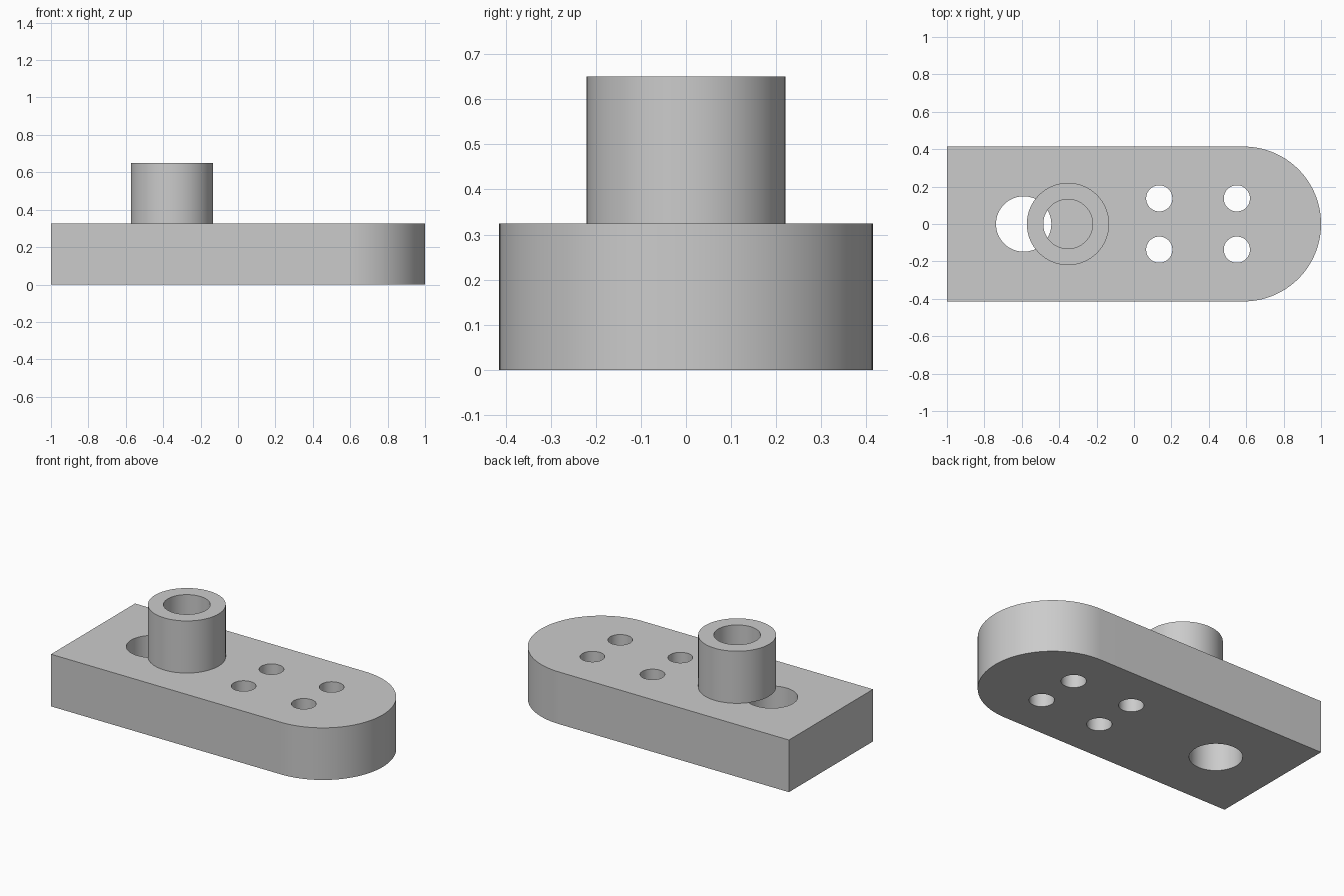
import bpy
from math import sin, cos, pi

cube = bpy.data.objects.get("Cube")
if cube:
    bpy.data.objects.remove(cube, do_unlink=True)

grey = bpy.data.materials.new("plain grey")
grey.use_nodes = True
grey.diffuse_color = (0.6, 0.6, 0.6, 1)
grey.node_tree.nodes["Principled BSDF"].inputs["Base Color"].default_value = (0.6, 0.6, 0.6, 1)


def arc(x, y, r, start=0, end=2 * pi, steps=64):
    """Points along an arc; a full turn leaves out the repeated last point."""
    count = steps if end - start >= 2 * pi else steps + 1
    angles = [start + (end - start) * i / steps for i in range(count)]
    return [(x + r * cos(a), y + r * sin(a)) for a in angles]


def extruded(name, loops, bottom, top):
    """Solid from an outline and hole loops, raised between two heights."""
    curve = bpy.data.curves.new(name, 'CURVE')
    curve.dimensions = '2D'
    curve.fill_mode = 'BOTH'
    curve.extrude = (top - bottom) / 2
    for loop in loops:
        spline = curve.splines.new('POLY')
        spline.points.add(len(loop) - 1)
        for point, (x, y) in zip(spline.points, loop):
            point.co = (x, y, 0, 1)
        spline.use_cyclic_u = True
    obj = bpy.data.objects.new(name, curve)
    obj.location.z = (bottom + top) / 2
    bpy.context.collection.objects.link(obj)
    bpy.ops.object.select_all(action='DESELECT')
    obj.select_set(True)
    bpy.context.view_layer.objects.active = obj
    bpy.ops.object.convert(target='MESH')
    obj = bpy.context.object
    # Join caps to walls and face everything outward
    bpy.ops.object.mode_set(mode='EDIT')
    bpy.ops.mesh.select_all(action='SELECT')
    bpy.ops.mesh.remove_doubles(threshold=0.0001)
    bpy.ops.mesh.normals_make_consistent(inside=False)
    bpy.ops.object.mode_set(mode='OBJECT')
    obj.data.materials.clear()
    obj.data.materials.append(grey)
    bpy.ops.object.shade_smooth_by_angle()
    return obj


half_width = 0.414
plate_top = 0.325

# Base plate: square at one end, rounded at the other, with through holes
outline = [(-1, half_width), (-1, -half_width)]
outline += arc(1 - half_width, 0, half_width, -pi / 2, pi / 2)
large_hole = arc(-0.59, 0, 0.148)
small_holes = [arc(x, y, 0.07) for x in (0.135, 0.55) for y in (-0.137, 0.137)]
extruded("base_plate", [outline, large_hole] + small_holes, 0, plate_top)

# Hollow boss overlapping the edge of the large hole
extruded("boss_tube", [arc(-0.353, 0, 0.22), arc(-0.353, 0, 0.132)], plate_top, 0.65)
